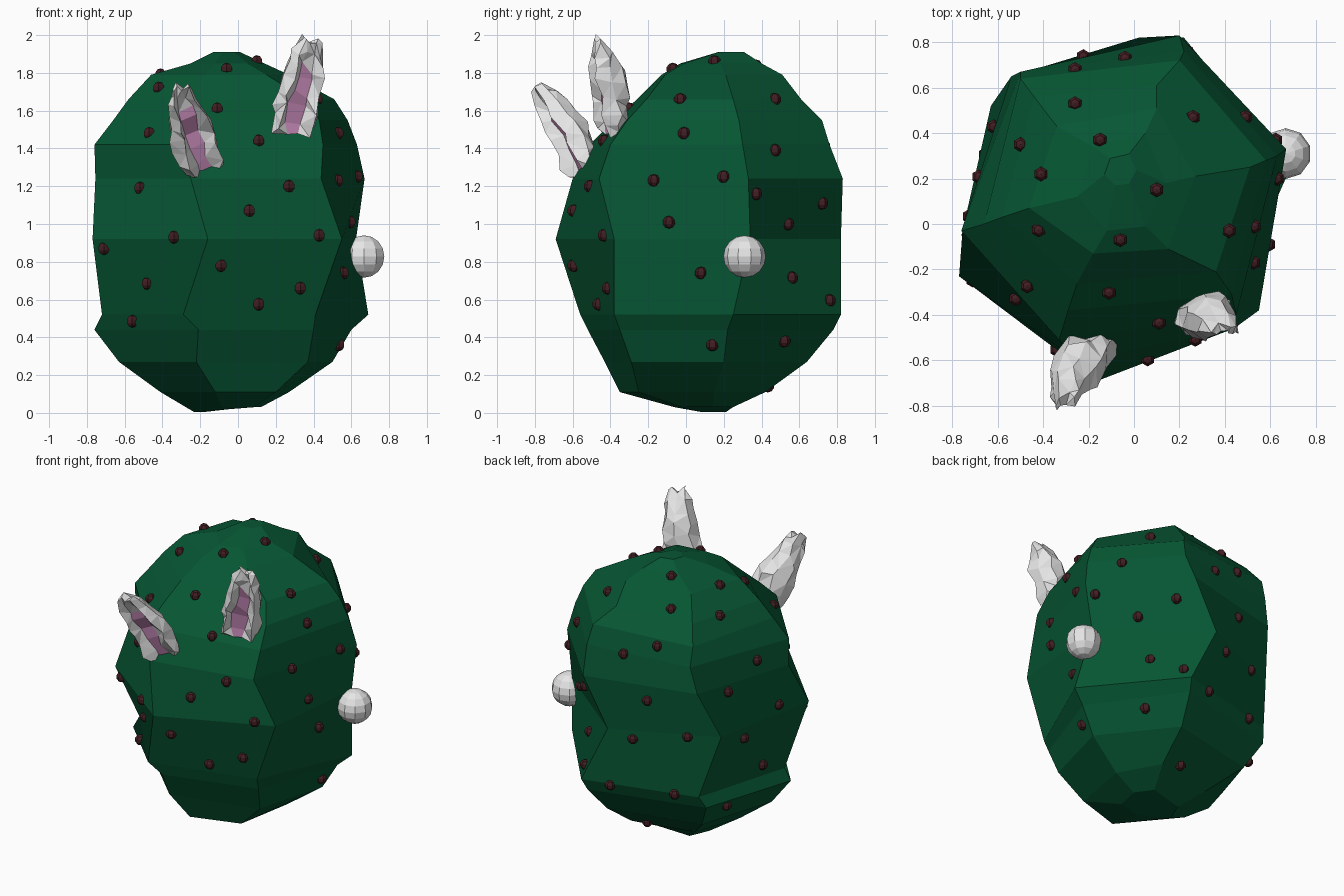
import bpy, bmesh, math, random
from mathutils import Vector, Matrix
from mathutils.bvhtree import BVHTree

if "Cube" in bpy.data.objects:
    bpy.data.objects.remove(bpy.data.objects["Cube"])

random.seed(4)


def material(name, rgb):
    m = bpy.data.materials.new(name)
    m.diffuse_color = (*rgb, 1)
    m.use_nodes = True
    m.node_tree.nodes["Principled BSDF"].inputs["Base Color"].default_value = m.diffuse_color
    return m


GREEN = material("deep green", (0.002, 0.094, 0.034))
MAROON = material("dark maroon", (0.055, 0.013, 0.016))
WHITE = material("off white", (0.79, 0.79, 0.79))
PINK = material("ear pink", (0.58, 0.26, 0.49))


def add_object(name, bm, *mats):
    bmesh.ops.recalc_face_normals(bm, faces=bm.faces[:])
    me = bpy.data.meshes.new(name)
    bm.to_mesh(me)
    for m in mats:
        me.materials.append(m)
    ob = bpy.data.objects.new(name, me)
    bpy.context.collection.objects.link(ob)
    return ob


def loft(bm, rings):
    """Skin closed rings of points, cap both ends; returns {(row, col): face}."""
    rows = [[bm.verts.new(p) for p in ring] for ring in rings]
    n, faces = len(rows[0]), {}
    for r, (a, b) in enumerate(zip(rows, rows[1:])):
        for i in range(n):
            j = (i + 1) % n
            faces[r, i] = bm.faces.new((a[i], a[j], b[j], b[i]))
    bm.faces.new(rows[0][::-1])
    bm.faces.new(rows[-1])
    return faces


# Body: six wandering corners (left, front, front right, right, back, back left)
LEVELS = [
    (0.11, (-.41, .00), (-.12, -.35), (.20, -.25), (.27, .15), (.12, .42), (-.30, .33)),
    (0.27, (-.63, -.03), (-.22, -.43), (.37, -.29), (.50, .20), (.15, .64), (-.47, .50)),
    (0.44, (-.76, -.05), (-.21, -.52), (.40, -.35), (.60, .22), (.20, .78), (-.56, .58)),
    (0.52, (-.72, -.04), (-.29, -.56), (.41, -.38), (.69, .25), (.22, .82), (-.53, .62)),
    (0.92, (-.77, -.23), (-.16, -.69), (.55, -.38), (.625, .34), (.02, .82), (-.63, .52)),
    (1.24, (-.755, -.03), (-.25, -.60), (.44, -.46), (.67, .33), (.20, .83), (-.54, .65)),
    (1.42, (-.76, -.03), (-.33, -.51), (.45, -.40), (.63, .30), (.22, .76), (-.50, .67)),
    (1.55, (-.66, .00), (-.29, -.38), (.43, -.31), (.58, .28), (.20, .72), (-.50, .64)),
    (1.66, (-.58, .03), (-.25, -.26), (.36, -.21), (.51, .25), (.10, .61), (-.44, .56)),
    (1.79, (-.46, .07), (-.18, -.13), (.15, -.11), (.27, .21), (.10, .51), (-.34, .43)),
    (1.85, (-.25, .12), (-.12, -.03), (.05, -.01), (.14, .18), (.05, .40), (-.18, .34))]
rings = [[Vector((x, y, z)) for x, y in corners] for z, *corners in LEVELS]
bottom = [Vector((p.x * .52 - .02, p.y * .4 + .08, .03 if p.x > -.2 else .005)) for p in rings[0]]
top = [Vector((p.x * .36 - .04, p.y * .32 + .18, 1.91)) for p in rings[-1]]
body = bmesh.new()
loft(body, [bottom] + rings + [top])
add_object("body", body, GREEN)
tree = BVHTree.FromBMesh(body)

# Spots: small beads dropped onto the body along several viewing directions
FRONT = [(.10, 1.86), (-.06, 1.82), (-.42, 1.72), (-.11, 1.61), (-.47, 1.48), (.11, 1.44),
         (-.52, 1.19), (.27, 1.20), (.06, 1.07), (-.34, .93), (.43, .94), (-.71, .87),
         (-.09, .78), (-.48, .685), (.33, .66), (.11, .575), (-.56, .485)]
RIGHT = [(-.03, 1.66), (.47, 1.66), (-.25, 1.68), (-.01, 1.48), (.47, 1.39), (-.17, 1.23),
         (.20, 1.25), (.37, 1.16), (.72, 1.11), (.54, 1.0), (-.09, 1.01), (.08, .74),
         (.56, .715), (.76, .595), (-.29, .575), (.14, .36), (.52, .38)]
TOP = [(-.26, .53), (-.15, .37), (-.41, .22), (.23, .48), (-.42, -.08), (-.50, .35),
       (-.04, .73), (-.26, .68)]
BACK = [(-.46, 1.41), (.21, 1.43), (.40, 1.50), (-.68, 1.23), (-.44, 1.26), (-.09, 1.27),
        (.21, 1.26), (-.17, 1.10), (-.38, 1.05), (.44, 1.07), (-.24, .825), (.26, .88),
        (.575, .775), (-.33, .575), (.01, .595), (.36, .575), (.475, .39), (-.47, .27),
        (-.07, .225), (.25, .145), (-.24, .01)]
a, e = math.radians(35), math.radians(20)
back_h = Vector((-math.sin(a), math.cos(a), 0))
X, Y, Z = Vector((1, 0, 0)), Vector((0, 1, 0)), Vector((0, 0, 1))
VIEWS = [(FRONT, X, Z, -Y), (RIGHT, Y, Z, X), (TOP, X, Y, Z),
         (BACK, Vector((-math.cos(a), -math.sin(a), 0)),
          Z * math.cos(e) - back_h * math.sin(e), back_h * math.cos(e) + Z * math.sin(e))]
spots, placed = bmesh.new(), []
for points, right, up, toward in VIEWS:
    for u, v in points:
        hit = tree.ray_cast(right * u + up * v + toward * 4, -toward)[0]
        if hit and all((hit - p).length > .19 for p in placed):
            placed.append(hit)
            bmesh.ops.create_uvsphere(spots, u_segments=6, v_segments=5, radius=.034,
                                      matrix=Matrix.Translation(hit))
add_object("spots", spots, MAROON)

# Ears: tufted, hollow at the front with a pink strip down the middle
SECTION = [(-1, 0), (-.75, .85), (-.34, .3), (.34, .3), (.75, .85),
           (1, 0), (.7, -.7), (0, -1), (-.7, -.7)]
EAR_ROWS = [  # position along ear, half width, half depth
    (0, .105, .06), (.13, .125, .08), (.28, .13, .095), (.43, .125, .10),
    (.58, .11, .10), (.72, .10, .085), (.86, .085, .06), (1, .05, .025)]


def ear(name, base, tip, bow):
    base, tip = Vector(base), Vector(tip)
    axis = (tip - base).normalized()
    front = Vector((.35, -1, 0))
    front = (front - axis * front.dot(axis)).normalized()
    side = axis.cross(front)
    rings = []
    for t, w, d in EAR_ROWS:
        ring = []
        middle = base.lerp(tip, t) - front * bow * math.sin(math.pi * t)
        for u, v in SECTION:
            rough = Vector([random.uniform(-.016, .016) for _ in range(3)])
            wave = axis * random.uniform(-.02, .02)
            ring.append(middle + side * u * w + front * v * d + rough + wave)
        rings.append(ring)
    bm = bmesh.new()
    for (row, col), f in loft(bm, rings).items():
        f.material_index = int(col == 2 and row < 5)
    bmesh.ops.triangulate(bm, faces=[f for f in bm.faces if f.material_index == 0])
    add_object(name, bm, WHITE, PINK)


ear("right_ear", (.285, -.39, 1.48), (.39, -.465, 1.97), .02)
ear("left_ear", (-.18, -.545, 1.28), (-.305, -.79, 1.72), .04)

# Tail: round faceted ball on the side
tail = bmesh.new()
bmesh.ops.create_uvsphere(tail, u_segments=10, v_segments=8, radius=.112,
                          matrix=Matrix.Translation((.668, .31, .828)))
add_object("tail", tail, WHITE)
